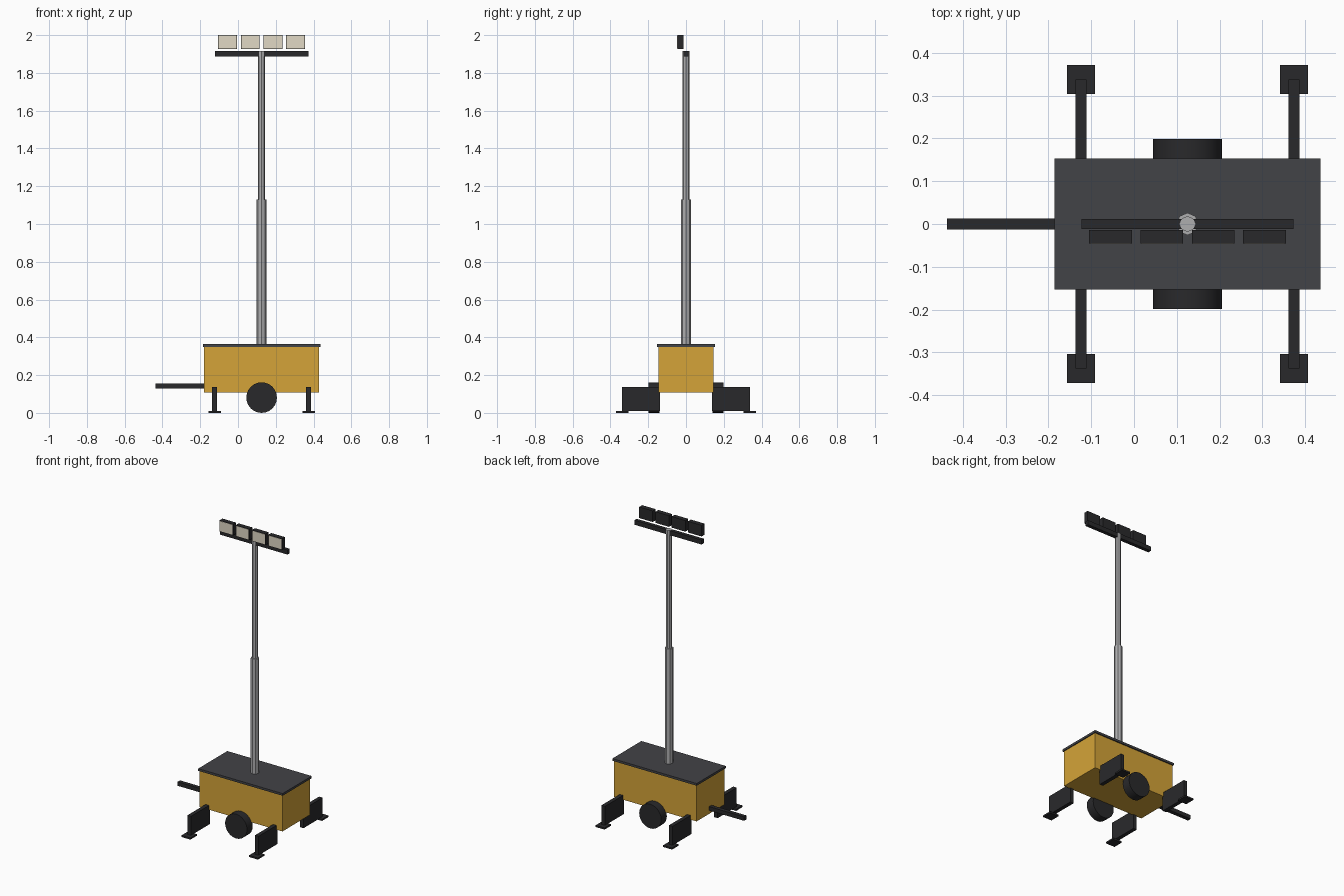
import bpy
import math

if "Cube" in bpy.data.objects:
    bpy.data.objects.remove(bpy.data.objects["Cube"])

CX = 0.125  # centre line of mast, axle and outriggers


def material(name, rgb):
    m = bpy.data.materials.new(name)
    m.diffuse_color = (*rgb, 1)
    m.use_nodes = True
    m.node_tree.nodes["Principled BSDF"].inputs["Base Color"].default_value = m.diffuse_color
    return m


yellow = material("yellow_paint", (0.66, 0.37, 0.04))
slate = material("slate_lid", (0.055, 0.056, 0.063))
black = material("black_metal", (0.022, 0.022, 0.024))
lens = material("lens_glass", (0.75, 0.69, 0.56))
steel = material("mast_steel", (0.42, 0.42, 0.43))


def box(name, x, y, z, mat):
    """Box from (min, max) ranges on each axis."""
    lo, hi = zip(x, y, z)
    bpy.ops.mesh.primitive_cube_add(size=1, location=[(a + b) / 2 for a, b in zip(lo, hi)])
    o = bpy.context.object
    o.name = name
    o.scale = [b - a for a, b in zip(lo, hi)]
    bpy.ops.object.transform_apply(location=False, rotation=False, scale=True)
    o.data.materials.append(mat)
    return o


def tube(name, radius, z0, z1):
    bpy.ops.mesh.primitive_cylinder_add(vertices=8, radius=radius, depth=z1 - z0,
                                        location=(CX, 0, (z0 + z1) / 2))
    o = bpy.context.object
    o.name = name
    o.data.materials.append(steel)


# Trailer body, lid and tow bar
box("body", (-0.18, 0.43), (-0.146, 0.146), (0.108, 0.351), yellow)
box("lid", (-0.186, 0.436), (-0.153, 0.153), (0.35, 0.365), slate)
box("tow_bar", (-0.437, -0.17), (-0.013, 0.013), (0.13, 0.156), black)

# Wheels and outriggers with foot pads, mirrored front and back
for side, label in ((-1, "front"), (1, "back")):
    bpy.ops.mesh.primitive_cylinder_add(vertices=24, radius=0.081, depth=0.06,
                                        location=(CX, side * 0.169, 0.081),
                                        rotation=(math.pi / 2, 0, 0))
    wheel = bpy.context.object
    wheel.name = label + "_wheel"
    wheel.data.materials.append(black)
    bpy.ops.object.shade_smooth_by_angle(angle=math.radians(30))
    for dx, end in ((-0.249, "left"), (0.249, "right")):
        x = CX + dx
        arm = sorted((side * 0.138, side * 0.338))
        pad = sorted((side * 0.304, side * 0.371))
        box(f"{label}_{end}_outrigger", (x - 0.013, x + 0.013), arm, (0.01, 0.137), black)
        box(f"{label}_{end}_foot_pad", (x - 0.033, x + 0.033), pad, (0, 0.011), black)

# Telescopic mast
tube("lower_mast", 0.026, 0.36, 1.13)
tube("upper_mast", 0.0185, 1.1, 1.917)

# Cross bar and four floodlights facing the front
box("lamp_bar", (CX - 0.248, CX + 0.248), (-0.012, 0.012), (1.887, 1.917), black)
for i in range(4):
    x = CX + (i - 1.5) * 0.12
    box(f"floodlight_{i + 1}", (x - 0.05, x + 0.05), (-0.045, -0.014), (1.926, 2.0), black)
    box(f"floodlight_lens_{i + 1}", (x - 0.047, x + 0.047), (-0.047, -0.044), (1.929, 1.997), lens)
